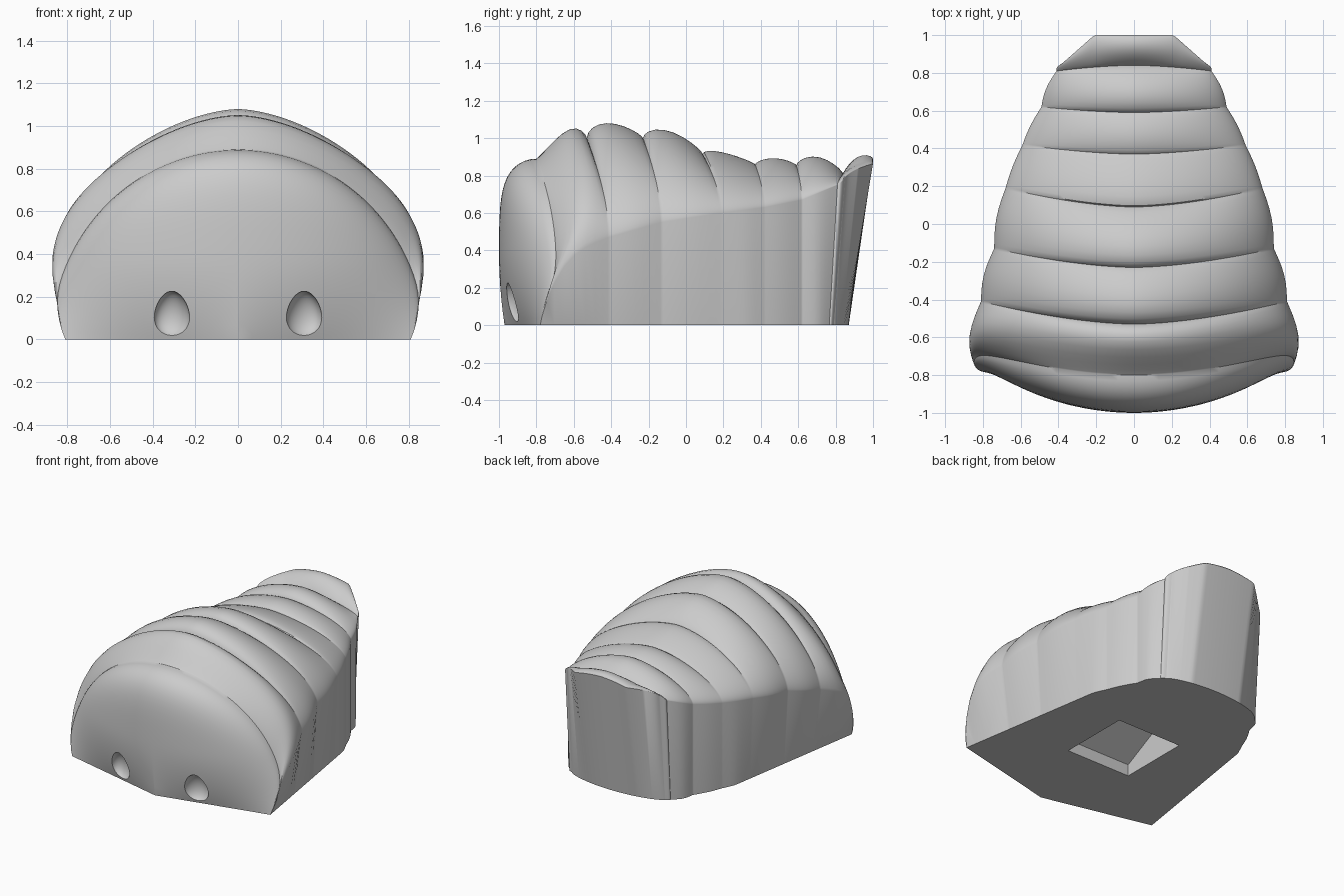
import bpy, bmesh
from math import sin, cos, pi, sqrt

if "Cube" in bpy.data.objects:
    bpy.data.objects.remove(bpy.data.objects["Cube"])

ARC = 64      # divisions over the arch
STEPS = 10    # stations per body segment
angles = [pi * i / ARC for i in range(ARC + 1)]


def material(name, colour):
    m = bpy.data.materials.new(name)
    m.use_nodes = True
    m.diffuse_color = colour
    m.node_tree.nodes["Principled BSDF"].inputs["Base Color"].default_value = colour
    return m


grey = material("plain grey", (0.6, 0.6, 0.6, 1))


def make_object(name, bm):
    bmesh.ops.recalc_face_normals(bm, faces=bm.faces)
    mesh = bpy.data.meshes.new(name)
    bm.to_mesh(mesh)
    bm.free()
    ob = bpy.data.objects.new(name, mesh)
    bpy.context.collection.objects.link(ob)
    mesh.materials.append(grey)
    return ob


# How far the head narrows towards the ground
def tuck(a):
    return 0.065 * max(0, 1 - 0.89 * sin(a) / 0.3) ** 2


# Rounded head: nested arches, flattened to a shallow V at the ground
def head_ring(f):
    pts = []
    for a in angles:
        x = f * cos(a) * (0.875 - tuck(a))
        z = f * max(0, 0.89 * sin(a))
        y = -1 + 0.35 * x * x + 0.2 * sin(a) * (1 - sqrt(max(0, 1 - f ** 8)))
        b = max(0, 1 - z / 0.4) ** 2
        pts.append((x, y * (1 - b) + b * (-0.97 + 0.235 * abs(x)), z))
    return pts


# Groove arch between two body segments
def groove_ring(y, h, w, low, bend):
    pts = []
    for a in angles:
        c, s = cos(a), max(0, sin(a))
        x = w * abs(c) ** 1.2 * (1 if c > 0 else -1)
        pts.append((x, y + bend * c * c, low + (h - low) * s ** 1.2))
    return pts


grooves = [head_ring(1)] + [groove_ring(*g) for g in (
    (-0.53, 1.00, 0.81, 0.47, 0.12),
    (-0.23, 1.00, 0.74, 0.55, 0.10),
    (0.09, 0.915, 0.68, 0.60, 0.10),
    (0.37, 0.86, 0.59, 0.63, 0.05),
    (0.59, 0.855, 0.49, 0.67, 0.03),
    (0.84, 0.81, 0.41, 0.75, -0.03))]
tail = groove_ring(1.0, 0.89, 0.38, 0.78, 0)
grooves.append([(x, y - 0.15 * max(0, (abs(x) - 0.21) / 0.17), z) for x, y, z in tail])

# Swelling of each segment: height and skew of its crest
swells = ((0.085, 1.6), (0.08, 0.7), (0.075, 0.8), (0.03, 0.65),
          (0.035, 0.9), (0.065, 0.9), (0.05, 1.0))

HEAD = 20
rings = [head_ring(sin(pi / 2 * k / HEAD)) for k in range(1, HEAD)] + [grooves[0]]
for i, (swell, skew) in enumerate(swells):
    for k in range(1, STEPS + 1):
        t = (1 - cos(pi * k / STEPS)) / 2
        crest = swell * max(0, sin(pi * t ** skew)) ** 0.7
        wave = 0.25 * swell * sin(pi * t)
        shoulder = max(0, sin(pi * t ** 0.7)) if i == 0 else 0
        ring = []
        for a, p, q in zip(angles, grooves[i], grooves[i + 1]):
            x, y, z = (u + (v - u) * t for u, v in zip(p, q))
            x += cos(a) * (wave + 0.65 * shoulder * tuck(a))
            z += crest * sin(a) ** 2 + 0.15 * shoulder * cos(a) ** 4
            ring.append((x, y, z))
        rings.append(ring)

bm = bmesh.new()
grid = [[bm.verts.new(p) for p in ring] for ring in rings]
tip = bm.verts.new((0, -0.97, 0))
for a, b in zip(grid[0], grid[0][1:]):
    bm.faces.new((tip, a, b))
for r, s in zip(grid, grid[1:]):
    for j in range(ARC):
        bm.faces.new((r[j], r[j + 1], s[j + 1], s[j]))


# Side walls below the segments, drawn in slightly at the ground
def foot_point(v):
    x, y, z = v.co
    reach = min(abs(x), 0.81 - 0.16 * (y + 0.78))
    return (reach if x > 0 else -reach, y - 0.4 * max(0, y - 0.7), 0)


feet = {}
for end in (0, -1):
    top = [r[end] for r in grid[HEAD - 1:]]
    foot = [top[0]] + [bm.verts.new(foot_point(v)) for v in top[1:]]
    bm.faces.new((top[0], top[1], foot[1]))
    for k in range(1, len(top) - 1):
        bm.faces.new((top[k], top[k + 1], foot[k + 1], foot[k]))
    feet[end] = foot

# Leaning back wall with a rounded foot
rim = grid[-1]
heel = [feet[0][-1]]
for v in rim[1:-1]:
    x = v.co.x
    heel.append(bm.verts.new((x, 0.79 + 0.08 * (1 - (x / 0.38) ** 2) ** 0.7, 0)))
heel.append(feet[-1][-1])
for j in range(ARC):
    bm.faces.new((rim[j], rim[j + 1], heel[j + 1], heel[j]))

# Flat underside
front_left = [r[0] for r in grid[:HEAD - 1]]
front_right = [r[-1] for r in grid[:HEAD - 1]]
bm.faces.new([tip] + front_left + feet[0] + heel[1:-1]
             + feet[-1][::-1] + front_right[::-1])
body = make_object("segmented_body", bm)


def carve(cutter):
    mod = body.modifiers.new(cutter.name, "BOOLEAN")
    mod.operation = "DIFFERENCE"
    mod.solver = "EXACT"
    mod.object = cutter
    cutter.hide_render = True
    cutter.hide_set(True)


# Shallow egg-shaped eye sockets that follow the face
for name, side in (("left", 1), ("right", -1)):
    bm = bmesh.new()
    bmesh.ops.create_uvsphere(bm, u_segments=32, v_segments=20, radius=1)
    for v in bm.verts:
        x, y, z = v.co
        dx = 0.083 * x * (1 - 0.18 * z)
        v.co = (side * 0.31 + dx, -0.94 + 0.07 * y + 0.22 * side * dx - 0.01 * z,
                0.118 + 0.108 * z)
    carve(make_object(name + "_eye_cutter", bm))

# Square pocket with a sloping ceiling in the underside
bm = bmesh.new()
corners = ((0.262, -0.373, 0.085), (0.262, 0.158, 0.36),
           (-0.262, 0.158, 0.36), (-0.262, -0.373, 0.085))
low = [bm.verts.new((x, y, -0.1)) for x, y, d in corners]
high = [bm.verts.new(c) for c in corners]
bm.faces.new(low)
bm.faces.new(high)
for k in range(4):
    n = (k + 1) % 4
    bm.faces.new((low[k], low[n], high[n], high[k]))
carve(make_object("pocket_cutter", bm))

# Apply the cuts and smooth the shading, keeping edges sharp
bpy.context.view_layer.update()
cut = bpy.data.meshes.new_from_object(
    body.evaluated_get(bpy.context.evaluated_depsgraph_get()))
body.modifiers.clear()
body.data = cut
for ob in list(bpy.data.objects):
    if ob.name.endswith("_cutter"):
        bpy.data.objects.remove(ob)
bpy.ops.object.select_all(action="DESELECT")
body.select_set(True)
bpy.context.view_layer.objects.active = body
bpy.ops.object.shade_smooth_by_angle(angle=0.6)
